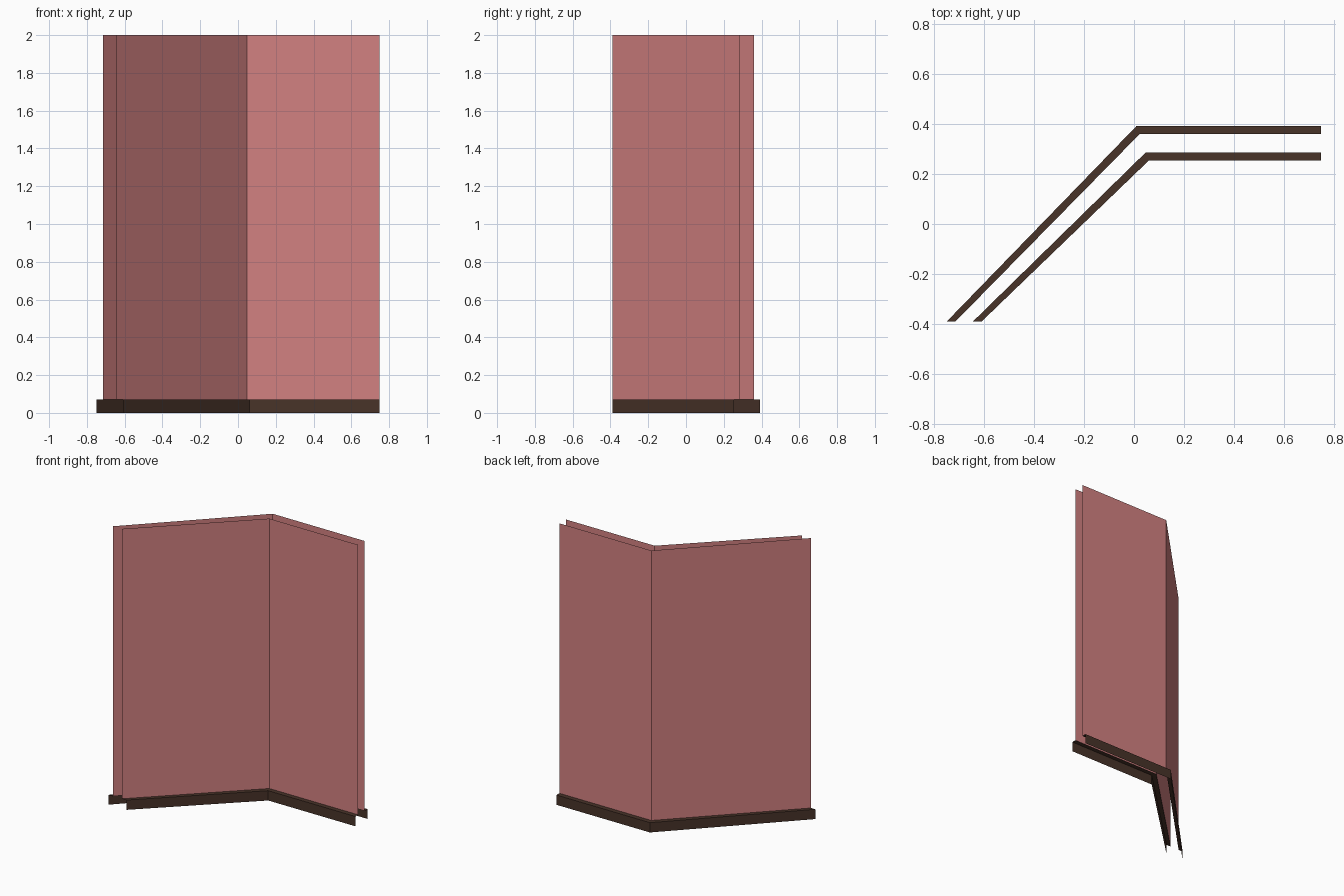
import bpy

if "Cube" in bpy.data.objects:
    bpy.data.objects.remove(bpy.data.objects["Cube"])

H = 0.07    # skirting height
TOP = 2.0   # wall top


def material(name, rgb):
    m = bpy.data.materials.new(name)
    m.diffuse_color = (*rgb, 1)
    m.use_nodes = True
    m.node_tree.nodes["Principled BSDF"].inputs["Base Color"].default_value = m.diffuse_color
    return m


def strip(name, rows, mat):
    """Flat-faced sheet lofted through matching rows of points."""
    n = len(rows[0])
    verts = [p for row in rows for p in row]
    faces = [(r * n + i, r * n + i + 1, (r + 1) * n + i + 1, (r + 1) * n + i)
             for r in range(len(rows) - 1) for i in range(n - 1)]
    me = bpy.data.meshes.new(name)
    me.from_pydata(verts, [], faces)
    me.materials.append(mat)
    ob = bpy.data.objects.new(name, me)
    bpy.context.collection.objects.link(ob)
    return ob


def at(path, z):
    return [(x, y, z) for x, y in path]


rose = material("rose_paint", (0.65, 0.22, 0.22))
brown = material("dark_wood", (0.065, 0.033, 0.022))

# Plan lines: end of the diagonal run, corner, end of the straight run
back_wall = [(-0.715, -0.39), (0.022, 0.36), (0.75, 0.36)]
back_skirt = [(-0.75, -0.39), (0.01, 0.393), (0.75, 0.393)]
front_wall = [(-0.645, -0.39), (0.047, 0.287), (0.75, 0.287)]
front_skirt = [(-0.61, -0.39), (0.06, 0.255), (0.75, 0.255)]

# Each side: a thin wall sheet above an open L-shaped skirting (ledge and face).
# The back side runs the other way so that its faces point outwards.
for side, wall, skirt, step in (("front", front_wall, front_skirt, 1),
                                ("back", back_wall, back_skirt, -1)):
    wall, skirt = wall[::step], skirt[::step]
    strip(side + "_wall", [at(wall, H), at(wall, TOP)], rose)
    strip(side + "_skirting", [at(skirt, 0), at(skirt, H), at(wall, H)], brown)
